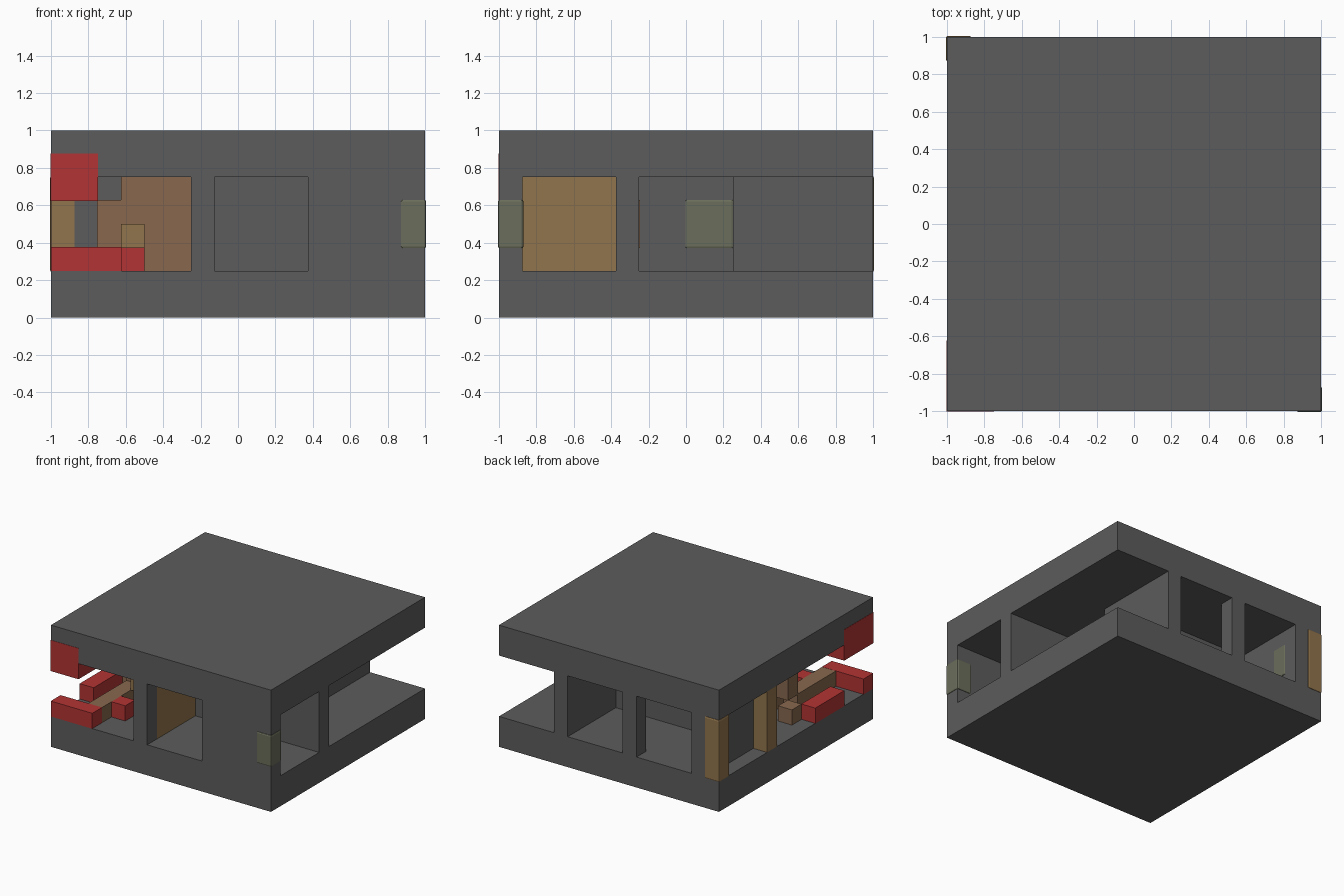
import bpy
import bmesh
from mathutils import Vector

cube = bpy.data.objects.get("Cube")
if cube:
    bpy.data.objects.remove(cube, do_unlink=True)

UNIT = 0.125  # the whole building sits on this module


def material(name, r, g, b):
    m = bpy.data.materials.new(name)
    m.use_nodes = True
    m.diffuse_color = (r, g, b, 1)
    bsdf = m.node_tree.nodes["Principled BSDF"]
    bsdf.inputs["Base Color"].default_value = (r, g, b, 1)
    bsdf.inputs["Roughness"].default_value = 0.9
    return m


grey = material("concrete grey", 0.107, 0.107, 0.107)
red = material("brick red", 0.45, 0.034, 0.034)
tan = material("tan", 0.285, 0.178, 0.073)
brown = material("brown", 0.246, 0.138, 0.076)
green = material("moss green", 0.147, 0.156, 0.105)


def block(name, mat, x, y, z, grow=0.0, bevel=0.0):
    """Box from module ranges, optionally grown a little and rounded."""
    lo = Vector((x[0], y[0], z[0])) * UNIT
    hi = Vector((x[1], y[1], z[1])) * UNIT
    size = hi - lo + Vector((2, 2, 2)) * grow
    bm = bmesh.new()
    bmesh.ops.create_cube(bm, size=1)
    bmesh.ops.scale(bm, vec=size, verts=bm.verts)
    bmesh.ops.translate(bm, vec=(lo + hi) / 2, verts=bm.verts)
    if bevel:
        bmesh.ops.bevel(bm, geom=bm.edges[:], offset=bevel, segments=2,
                        profile=0.5, affect='EDGES')
    mesh = bpy.data.meshes.new(name)
    bm.to_mesh(mesh)
    bm.free()
    mesh.materials.append(mat)
    ob = bpy.data.objects.new(name, mesh)
    bpy.context.collection.objects.link(ob)
    return ob


# Floor and roof slabs
full = (-8, 8)
block("floor_slab", grey, full, full, (0, 2))
block("roof_slab", grey, full, full, (6, 8))

# Full-height walls between the slabs
storey = (2, 6)
walls = {
    "front_pillar": ((-2, -1), (-8, -7)),
    "front_wall": ((3, 8), (-8, -7)),
    "left_pillar": ((7, 8), (-3, -2)),
    "corridor_front_wall": ((-2, 7), (-3, -2)),
    "corridor_end_wall": ((-5, -4), (-2, 2)),
    "corridor_back_wall": ((-7, 4), (2, 3)),
    "back_room_left_wall": ((3, 4), (3, 8)),
    "back_room_right_wall": ((-7, -6), (3, 7)),
    "back_middle_pillar": ((-2, -1), (7, 8)),
    "back_corner_wall": ((-8, -6), (7, 8)),
}
for name, (x, y) in walls.items():
    block(name, grey, x, y, storey)

# Coloured walls
block("tan_room_wall", tan, (-1.5, -1), (-7, -3), storey)
block("brown_room_side_wall", brown, (-2, -1.5), (-7, -3), storey)
block("brown_room_back_wall", brown, (-5, -2), (-3, -2), storey)
block("tan_side_pillar", tan, (-8, -7), (2, 3), storey)

# Rounded coloured patches wrapped around wall corners
block("tan_corner_patch", tan, (-8, -7), (7, 8), storey, 0.006, 0.012)
block("front_corner_patch", green, (7, 8), (-8, -7), (3, 5), 0.006, 0.012)
block("back_room_patch", green, (-7, -6), (6, 7), (3, 5), 0.006, 0.012)
block("corridor_patch", green, (-5, -4), (0, 2), (3, 5), 0.006, 0.012)

# Red and brown beams in the open corner
block("red_roof_block", red, (-8, -6), (-8, -5), (5, 7), 0.002)
low = (2, 3)
block("red_front_beam", red, (-8, -5), (-8, -7), low, 0.001)
block("red_side_beam", red, (-8, -7), (-5, -2), low, 0.001)
block("red_cube", red, (-5, -4), (-6, -5), low)
block("brown_beam", brown, (-6, -5), (-7, -3), low)
block("brown_cube", brown, (-7, -6), (-2, -1), low)
block("brown_wall_block", brown, (-6, -3), (-3, -2), (3, 5), 0.003)
block("tan_cube", tan, (-5, -4), (-4, -3), (3, 4))
